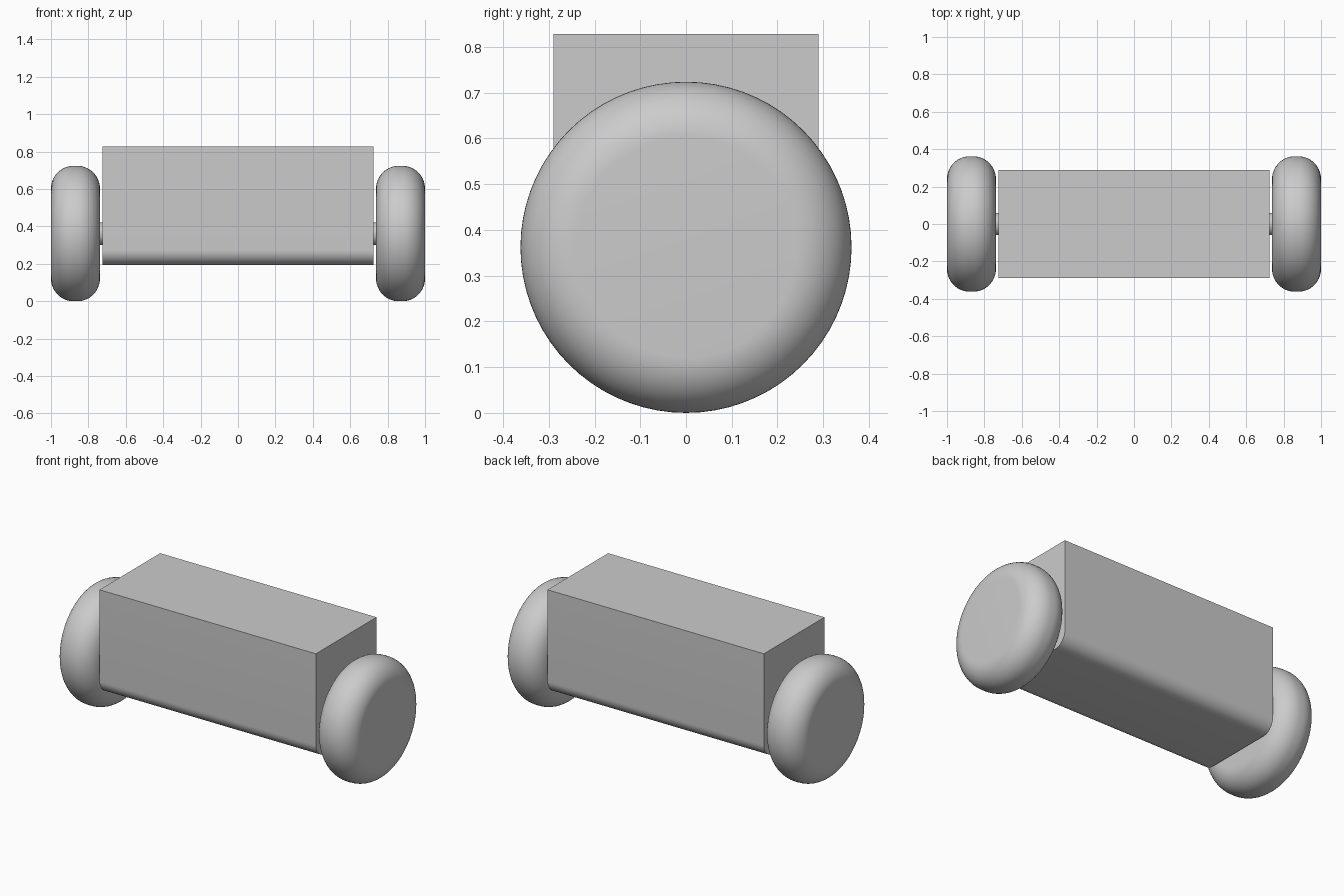
import bpy
import bmesh
from math import pi, sin, cos, radians
from mathutils import Matrix, Vector

cube = bpy.data.objects.get("Cube")
if cube:
    bpy.data.objects.remove(cube, do_unlink=True)

# Single grey material
GREY = (0.6, 0.6, 0.6, 1.0)
grey = bpy.data.materials.new("plain grey")
grey.use_nodes = True
grey.diffuse_color = GREY
grey.node_tree.nodes["Principled BSDF"].inputs["Base Color"].default_value = GREY

AXLE_Z = 0.362


def finish(name, bm, angle=40):
    bmesh.ops.recalc_face_normals(bm, faces=bm.faces)
    mesh = bpy.data.meshes.new(name)
    bm.to_mesh(mesh)
    bm.free()
    obj = bpy.data.objects.new(name, mesh)
    bpy.context.collection.objects.link(obj)
    mesh.materials.append(grey)
    bpy.ops.object.select_all(action='DESELECT')
    obj.select_set(True)
    bpy.context.view_layer.objects.active = obj
    bpy.ops.object.shade_smooth_by_angle(angle=radians(angle))
    return obj


def arc(cx, cy, r, start, end, steps):
    angles = [start + (end - start) * i / steps for i in range(steps + 1)]
    return [(cx + r * cos(a), cy + r * sin(a)) for a in angles]


# Body: a box profile with rounded lower edges, extruded across
def make_body(half_x=0.725, half_y=0.29, low=0.193, high=0.828, r=0.08):
    bm = bmesh.new()
    profile = [(half_y, high), (-half_y, high)]
    profile += arc(-half_y + r, low + r, r, pi, 1.5 * pi, 12)
    profile += arc(half_y - r, low + r, r, 1.5 * pi, 2 * pi, 12)
    face = bm.faces.new([bm.verts.new((-half_x, y, z)) for y, z in profile])
    ext = bmesh.ops.extrude_face_region(bm, geom=[face])
    moved = [v for v in ext["geom"] if isinstance(v, bmesh.types.BMVert)]
    bmesh.ops.translate(bm, verts=moved, vec=(2 * half_x, 0, 0))
    return finish("body", bm)


# Wheel: a rounded profile (x, radius) spun about the axle
def make_wheel(name, side, inner=0.738, outer=1.0, radius=0.362, r=0.122):
    bm = bmesh.new()
    profile = [(inner, 0)]
    profile += arc(inner + r, radius - r, r, pi, pi / 2, 14)
    profile += arc(outer - r, radius - r, r, pi / 2, 0, 14)
    profile += [(outer, 0)]
    verts = [bm.verts.new((side * x, 0, AXLE_Z + rad)) for x, rad in profile]
    edges = [bm.edges.new(pair) for pair in zip(verts, verts[1:])]
    bmesh.ops.spin(bm, geom=verts + edges, cent=(0, 0, AXLE_Z), axis=(1, 0, 0),
                   angle=2 * pi, steps=72, use_merge=True)
    bmesh.ops.remove_doubles(bm, verts=bm.verts, dist=0.0001)
    return finish(name, bm)


# Axle stub joining a wheel to the body
def make_axle(name, side, start=0.70, end=0.76, radius=0.06):
    bm = bmesh.new()
    place = Matrix.Translation(Vector((side * (start + end) / 2, 0, AXLE_Z)))
    bmesh.ops.create_cone(bm, cap_ends=True, segments=32, radius1=radius,
                          radius2=radius, depth=end - start,
                          matrix=place @ Matrix.Rotation(pi / 2, 4, 'Y'))
    return finish(name, bm)


make_body()
for label, side in (("left", 1), ("right", -1)):
    make_wheel(label + "_wheel", side)
    make_axle(label + "_axle", side)
